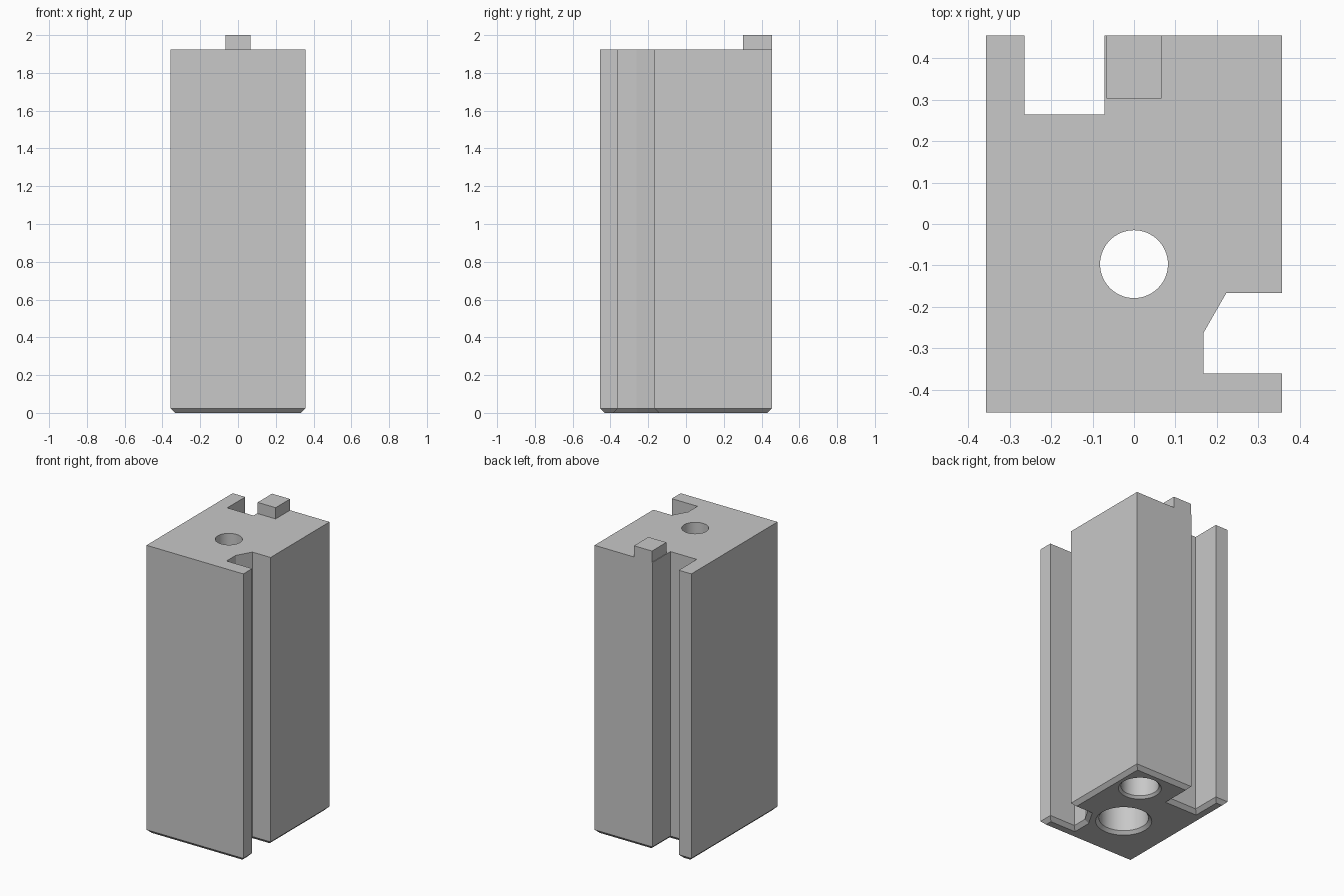
import bpy, bmesh, math

cube = bpy.data.objects.get("Cube")
if cube:
    bpy.data.objects.remove(cube, do_unlink=True)

HALF_X, HALF_Y, TOP, CHAMFER = 0.358, 0.455, 1.925, 0.024

grey = bpy.data.materials.new("plain_grey")
grey.use_nodes = True
colour = (0.58, 0.58, 0.58, 1)
grey.diffuse_color = colour
grey.node_tree.nodes["Principled BSDF"].inputs["Base Color"].default_value = colour


def make_object(name, bm):
    bmesh.ops.recalc_face_normals(bm, faces=bm.faces)
    mesh = bpy.data.meshes.new(name)
    bm.to_mesh(mesh)
    bm.free()
    mesh.materials.append(grey)
    obj = bpy.data.objects.new(name, mesh)
    bpy.context.collection.objects.link(obj)
    return obj


def loft(rings):
    """Closed solid through rings of points with equal counts."""
    bm = bmesh.new()
    loops = [[bm.verts.new(p) for p in ring] for ring in rings]
    for low, high in zip(loops, loops[1:]):
        for i in range(len(low)):
            j = (i + 1) % len(low)
            bm.faces.new((low[i], low[j], high[j], high[i]))
    bm.faces.new(loops[0][::-1])
    bm.faces.new(loops[-1])
    return bm


def inset(outline, d):
    """Move every side of a counter-clockwise outline inwards by d."""
    result = []
    for i, (x, y) in enumerate(outline):
        px, py = outline[i - 1]
        nx, ny = outline[(i + 1) % len(outline)]
        la, lb = math.hypot(x - px, y - py), math.hypot(nx - x, ny - y)
        a = ((py - y) / la, (x - px) / la)
        b = ((y - ny) / lb, (nx - x) / lb)
        k = d / (1 + a[0] * b[0] + a[1] * b[1])
        result.append((x + k * (a[0] + b[0]), y + k * (a[1] + b[1])))
    return result


def at_height(outline, z):
    return [(x, y, z) for x, y in outline]


def round_cutter(name, centre, profile, sides=64):
    """Stack of rings given as (radius, height)."""
    angles = [2 * math.pi * i / sides for i in range(sides)]
    rings = [[(centre[0] + r * math.cos(a), centre[1] + r * math.sin(a), z) for a in angles]
             for r, z in profile]
    obj = make_object(name, loft(rings))
    obj.hide_render = True
    return obj


# Block with a square slot in the back and an angled slot in the side
outline = [
    (-HALF_X, -HALF_Y), (HALF_X, -HALF_Y), (HALF_X, -0.361), (0.168, -0.361),
    (0.168, -0.263), (0.223, -0.167), (HALF_X, -0.167), (HALF_X, HALF_Y),
    (-0.071, HALF_Y), (-0.071, 0.265), (-0.265, 0.265), (-0.265, HALF_Y),
    (-HALF_X, HALF_Y),
]
block = make_object("slotted_block", loft([
    at_height(inset(outline, CHAMFER), 0),
    at_height(outline, CHAMFER),
    at_height(outline, TOP),
]))

# Stepped screw hole through the block, and a blind hole underneath
cutters = [
    round_cutter("screw_hole_cutter", (0, -0.097),
                 [(0.18, -0.01), (0.15, 0.02), (0.15, 1.65), (0.082, 1.65), (0.082, 2.1)]),
    round_cutter("blind_hole_cutter", (0.18, 0.27),
                 [(0.14, -0.01), (0.115, 0.015), (0.115, 0.4)]),
]
bpy.context.view_layer.objects.active = block
block.select_set(True)
for cutter in cutters:
    mod = block.modifiers.new(cutter.name, 'BOOLEAN')
    mod.operation = 'DIFFERENCE'
    mod.solver = 'EXACT'
    mod.object = cutter
    bpy.ops.object.modifier_apply(modifier=mod.name)
for cutter in cutters:
    bpy.data.objects.remove(cutter, do_unlink=True)
bpy.ops.object.shade_smooth_by_angle(angle=math.radians(20))

# Locating tab on the top back edge
tab = [(-0.067, 0.303), (0.066, 0.303), (0.066, HALF_Y), (-0.067, HALF_Y)]
make_object("locating_tab", loft([at_height(tab, TOP), at_height(tab, 2.0)]))
